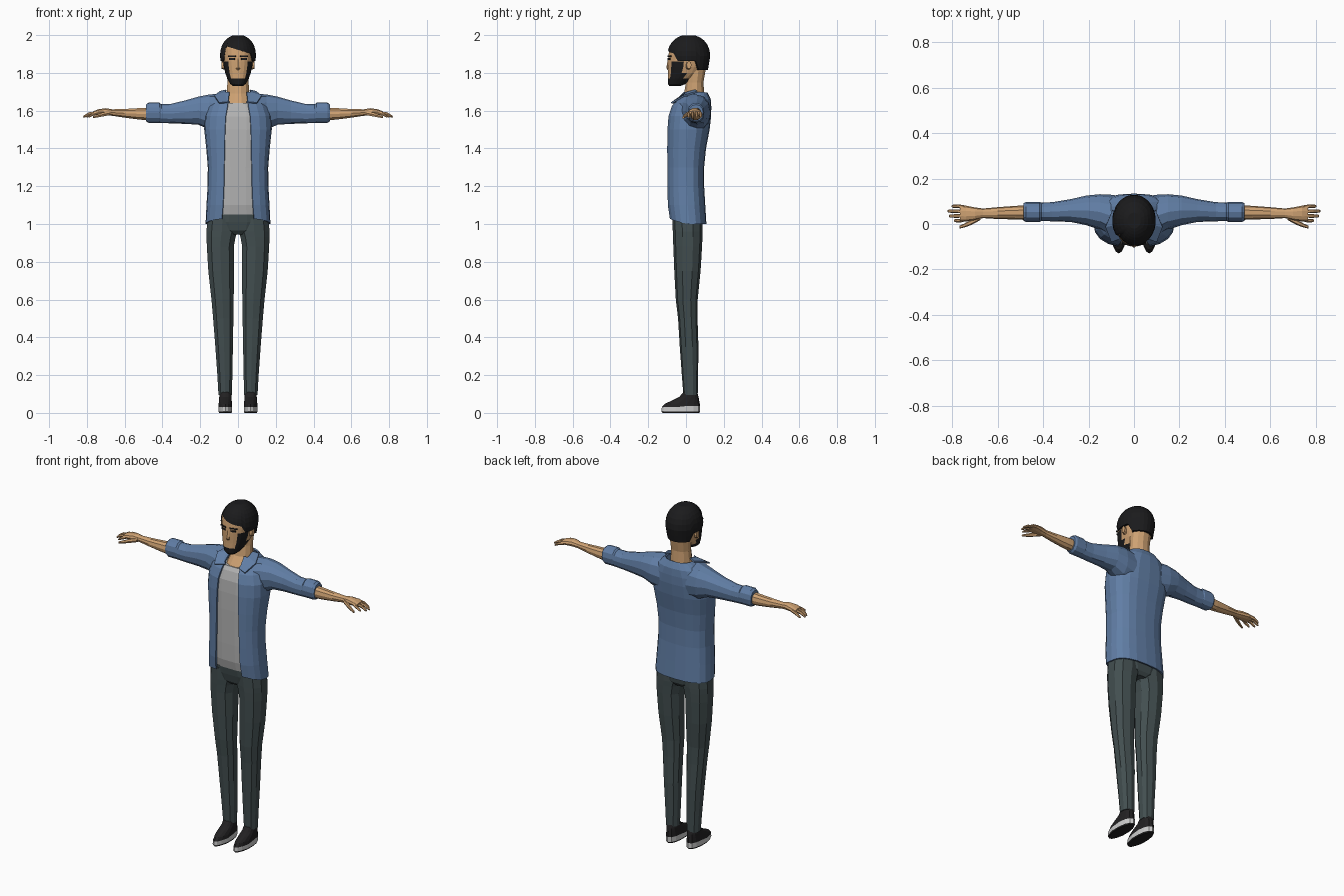
import bpy, bmesh, math
from mathutils import Vector


def material(name, r, g, b):
    m = bpy.data.materials.new(name)
    m.diffuse_color = (r, g, b, 1)
    return m


SKIN = material("skin", 0.62, 0.36, 0.17)
BLUE = material("jacket_blue", 0.12, 0.21, 0.38)
GREY = material("shirt_grey", 0.45, 0.45, 0.45)
DARK = material("trouser_slate", 0.055, 0.077, 0.08)
BLACK = material("hair_black", 0.011, 0.011, 0.012)
SHOE = material("shoe_black", 0.016, 0.015, 0.016)
SOLE = material("sole_white", 0.6, 0.6, 0.6)


def power(v, p):
    return math.copysign(abs(v) ** (2 / p), v)


def ring_z(z, x0, x1, y0, y1, n=12, p=2.3):
    """Horizontal rounded section between the given limits."""
    out = []
    for i in range(n):
        a = 2 * math.pi * (i + 0.5) / n
        out.append(Vector(((x0 + x1) / 2 + (x1 - x0) / 2 * power(math.cos(a), p),
                           (y0 + y1) / 2 + (y1 - y0) / 2 * power(math.sin(a), p), z)))
    return out


def ring_x(x, zc, rz, yc, ry, n=10, p=2.2):
    """Upright section across the x axis."""
    return [Vector((x, yc + ry * power(math.cos(2 * math.pi * i / n), p),
                    zc + rz * power(math.sin(2 * math.pi * i / n), p))) for i in range(n)]


def loft(name, rings, mats, rule=None, mirror=False, closed=True, thick=0):
    bm = bmesh.new()
    rows = [[bm.verts.new(v) for v in r] for r in rings]
    n = len(rows[0])
    for a, b in zip(rows, rows[1:]):
        for i in range(n if closed else n - 1):
            j = (i + 1) % n
            bm.faces.new((a[i], a[j], b[j], b[i]))
    if closed:
        bm.faces.new(rows[0][::-1])
        bm.faces.new(rows[-1])
    bmesh.ops.recalc_face_normals(bm, faces=bm.faces)
    if rule:
        for f in bm.faces:
            f.material_index = rule(f.calc_center_median(), f.normal)
    me = bpy.data.meshes.new(name)
    bm.to_mesh(me)
    bm.free()
    for m in mats:
        me.materials.append(m)
    ob = bpy.data.objects.new(name, me)
    bpy.context.collection.objects.link(ob)
    if thick:
        s = ob.modifiers.new("thickness", "SOLIDIFY")
        s.thickness = thick
        s.offset = 0
    if mirror:
        ob.modifiers.new("mirror", "MIRROR")
    return ob


# Torso sections: z, half width, front y, back y, half width of jacket opening
TORSO = [(1.00, .168, -.088, .104, .084), (1.10, .163, -.098, .098, .078),
         (1.20, .157, -.100, .092, .074), (1.30, .156, -.100, .092, .072),
         (1.40, .164, -.100, .102, .070), (1.50, .175, -.098, .121, .068),
         (1.57, .172, -.092, .129, .064), (1.62, .155, -.075, .130, .055),
         (1.66, .125, -.048, .127, .050), (1.695, .080, -.015, .110, .045)]
P = 2.6

# Open jacket body, hem lifted at the front
rows = []
for z, rx, y0, y1, gap in TORSO:
    a0 = math.acos((gap / rx) ** (P / 2))
    row = []
    for i in range(19):
        a = -a0 + (math.pi + 2 * a0) * i / 18
        y = (y0 + y1) / 2 + (y1 - y0) / 2 * power(math.sin(a), P)
        lift = max(0, -math.sin(a)) * 0.03 if z == 1.0 else 0
        row.append(Vector((rx * power(math.cos(a), P), y, z + lift)))
    rows.append(row)
loft("jacket_body", rows, [BLUE], closed=False, thick=0.008)

# Shirt inside the jacket
rows = [ring_z(max(z, 1.05), -rx + .012, rx - .012, y0 + .007, y1 - .014, 16, P)
        for z, rx, y0, y1, g in TORSO[:8]]
rows.append(ring_z(1.64, -.13, .13, -.052, .115, 16, P))
loft("shirt", rows, [GREY])

# Sleeves and rolled cuffs
loft("sleeve", [ring_x(*s, n=12) for s in [
    (.085, 1.585, .105, .030, .098), (.15, 1.592, .094, .053, .078),
    (.21, 1.600, .074, .060, .065), (.28, 1.592, .062, .059, .050),
    (.36, 1.584, .051, .054, .042), (.45, 1.585, .048, .053, .040)]],
    [BLUE], mirror=True)
loft("cuff", [ring_x(*s, n=12) for s in [
    (.405, 1.586, .047, .053, .039), (.415, 1.589, .053, .053, .044),
    (.475, 1.589, .053, .053, .044), (.487, 1.588, .044, .053, .038)]],
    [BLUE], mirror=True)

# Collar flaps
loft("collar", [[Vector((.062, .050, 1.708)), Vector((.066, .0, 1.695)), Vector((.045, -.056, 1.645))],
                [Vector((.095, .060, 1.70)), Vector((.125, -.012, 1.678)), Vector((.100, -.078, 1.640))]],
     [BLUE], mirror=True, closed=False, thick=0.008)

# Forearm and palm
loft("forearm_and_palm", [ring_x(*s) for s in [
    (.45, 1.583, .036, .050, .033), (.52, 1.583, .032, .050, .030),
    (.60, 1.586, .024, .048, .026), (.665, 1.590, .018, .047, .021),
    (.70, 1.594, .020, .045, .028), (.74, 1.592, .016, .046, .035),
    (.765, 1.587, .011, .046, .034)]], [SKIN], mirror=True)

# Fingers and thumb
for i, (y, tip) in enumerate([(.020, .792), (.037, .815), (.055, .820), (.073, .802)]):
    out = (y - .046) * 0.2
    loft("finger_%d" % (i + 1), [ring_x(*s, n=6) for s in [
        (.745, 1.589, .010, y, .009), (tip - .03, 1.583, .009, y + out, .008),
        (tip - .006, 1.570, .007, y + out, .007), (tip, 1.566, .004, y + out, .004)]],
        [SKIN], mirror=True)
loft("thumb", [ring_x(*s, n=6) for s in [
    (.675, 1.588, .012, .030, .012), (.715, 1.580, .012, .008, .012),
    (.745, 1.572, .009, -.006, .009), (.768, 1.565, .006, -.014, .006)]],
    [SKIN], mirror=True)

# Trousers: hips and legs
loft("trouser_hips", [ring_z(z, -r, r, a, b, 12) for z, r, a, b in [
    (.945, .06, -.045, .07), (.965, .130, -.064, .084),
    (1.01, .160, -.074, .090), (1.06, .150, -.080, .088)]], [DARK])
loft("trouser_leg", [ring_z(*s, n=10) for s in [
    (1.03, .0, .164, -.072, .088), (.96, .0, .171, -.070, .088),
    (.93, .010, .170, -.069, .087), (.88, .019, .168, -.067, .085),
    (.75, .019, .160, -.062, .077), (.60, .020, .143, -.054, .062),
    (.50, .022, .134, -.042, .061), (.35, .025, .122, -.033, .066),
    (.20, .028, .111, -.022, .064), (.095, .031, .105, -.014, .062)]],
    [DARK], mirror=True)

# Shoes, narrowing to the toe, with a pale sole band
rows = []
for z, w, a, b in [(0, .034, -.124, .070), (.008, .037, -.130, .075), (.030, .037, -.128, .075),
                   (.048, .036, -.112, .073), (.070, .034, -.065, .069), (.085, .033, -.035, .066),
                   (.115, .031, -.010, .058)]:
    r = ring_z(z, -w, w, a, b, 14)
    for v in r:
        v.x = .067 + v.x * (1 - max(0, -v.y - .06) * 4)
        if z == .030 and v.y > 0:
            v.z += .006
    rows.append(r)
loft("shoe", rows, [SHOE, SOLE], rule=lambda c, n: int(.007 < c.z < .035), mirror=True)

# Neck
loft("neck", [ring_z(z, -r, r, a, b, 12, 2) for z, r, a, b in [
    (1.61, .085, -.064, .10), (1.645, .075, -.046, .10), (1.69, .062, -.012, .098),
    (1.75, .058, -.002, .094), (1.83, .062, .0, .108)]], [SKIN])

# Head, with the beard chosen by height and side
def beard(c, n):
    low = c.z < 1.772 and c.y < .02
    side = -.080 < c.y < -.012 and abs(c.x) > .045 and c.z < 1.875
    return int(low or side)


loft("head", [ring_z(z, -r, r, a, b, 24, 2.3) for z, r, a, b in [
    (1.73, .026, -.088, -.03), (1.742, .042, -.096, .0), (1.77, .057, -.097, .04),
    (1.80, .068, -.096, .08), (1.83, .075, -.096, .100), (1.86, .079, -.096, .108),
    (1.89, .081, -.094, .112), (1.93, .080, -.088, .110), (1.97, .055, -.06, .09)]],
    [SKIN, BLACK], rule=beard)

# Ears and nose
loft("ear", [ring_x(.070, 1.838, .022, .012, .015, n=8), ring_x(.088, 1.842, .020, .016, .013, n=8)],
     [SKIN], mirror=True)
loft("nose", [ring_z(z, -w, w, a, -.08, 6) for z, w, a in [
    (1.815, .010, -.096), (1.825, .012, -.104), (1.875, .007, -.096)]], [SKIN])

# Eyes and brows as thin dark plates
for name, x, y, z, w, h in [("eye", .031, -.0885, 1.873, .030, .009),
                            ("brow", .032, -.0875, 1.888, .042, .007)]:
    t = Vector((math.cos(.32), math.sin(.32), 0)) * w / 2
    c = Vector((x, y, z))
    loft(name, [[c - t - Vector((0, 0, h / 2)), c + t - Vector((0, 0, h / 2))],
                [c - t + Vector((0, 0, h / 2)), c + t + Vector((0, 0, h / 2))]],
         [BLACK], mirror=True, closed=False, thick=0.009)

# Hair cap with a swept fringe and a stepped lower edge
def hair_edge(a):
    front = -math.sin(a)
    if front > .55:
        return 1.922 - .022 * math.cos(a) / .8
    return 1.862 if front > -.4 else 1.815


def hair_row(k, inset=1.0):
    row = []
    for i in range(28):
        a = 2 * math.pi * (i + .5) / 28
        z = hair_edge(a) + (1.998 - hair_edge(a)) * k
        r = (1 - abs((z - 1.885) / .118) ** 2.3) ** .5 if z > 1.885 else 1 - 1.6 * (1.885 - z)
        r = max(r, .25) * inset
        row.append(Vector((.096 * r * math.cos(a), .015 + .114 * r * math.sin(a), z)))
    return row


loft("hair", [hair_row(0, .8)] + [hair_row(k) for k in (0, .2, .4, .58, .73, .85, .94, 1)], [BLACK])
